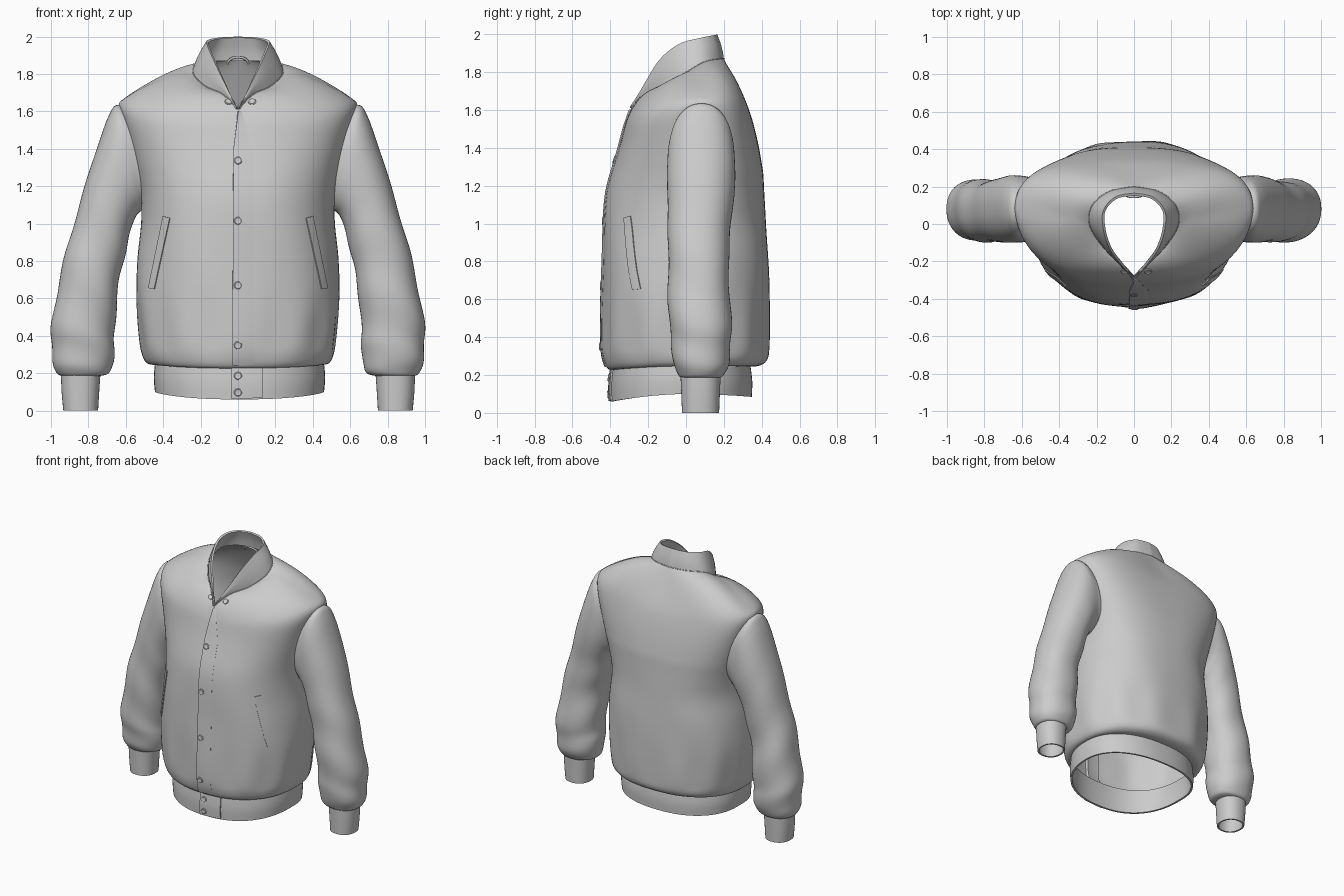
import bpy, math
from mathutils import Vector
from mathutils.bvhtree import BVHTree

if "Cube" in bpy.data.objects:
    bpy.data.objects.remove(bpy.data.objects["Cube"])

N = 96  # columns around the torso


def catmull(pts, u):
    """Smooth point on a list of vectors, u in 0..1."""
    f = u * (len(pts) - 1)
    i = min(int(f), len(pts) - 2)
    t = f - i
    a, b, c, d = (pts[max(i - 1, 0)], pts[i], pts[i + 1], pts[min(i + 2, len(pts) - 1)])
    return 0.5 * (2 * b + (c - a) * t + (2 * a - 5 * b + 4 * c - d) * t * t
                  + (3 * b - a - 3 * c + d) * t ** 3)


def refine(rows, n):
    cols = list(zip(*rows))
    return [[catmull(c, k / n) for c in cols] for k in range(n + 1)]


def grid(name, rows, closed=True, flip=False, thick=0, offset=-1):
    """Surface through rows of points, with optional wall thickness."""
    m = len(rows[0])
    faces = []
    for r in range(len(rows) - 1):
        for c in range(m if closed else m - 1):
            d = (c + 1) % m
            f = (r * m + c, r * m + d, r * m + m + d, r * m + m + c)
            faces.append(f[::-1] if flip else f)
    me = bpy.data.meshes.new(name)
    me.from_pydata([p for row in rows for p in row], [], faces)
    me.update()
    ob = bpy.data.objects.new(name, me)
    bpy.context.collection.objects.link(ob)
    bpy.ops.object.select_all(action='DESELECT')
    bpy.context.view_layer.objects.active = ob
    ob.select_set(True)
    if thick:
        mod = ob.modifiers.new("wall", 'SOLIDIFY')
        mod.thickness, mod.offset = thick, offset
        bpy.ops.object.modifier_apply(modifier=mod.name)
    bpy.ops.object.shade_smooth_by_angle(angle=math.radians(40))
    return ob


def spow(v, e):
    return math.copysign(abs(v) ** e, v)


def ring(hw, yf, yb, ys, zf, zs, zb, cx=0, eb=.87):
    """Rounded body section from the front round; separate front, side, back heights; eb squares the back."""
    out = []
    for k in range(N):
        a = 2 * math.pi * k / N
        s, c = math.sin(a), math.cos(a)
        e = .87 if c > 0 else eb
        y = ys + (yf - ys if c > 0 else yb - ys) * abs(c) ** e
        z = zs + ((zf if c > 0 else zb) - zs) * abs(c) ** 1.5
        out.append(Vector((cx + hw * spow(s, e), y, z)))
    return out


def mirrored(curve, u):
    """u 0..2 runs front to back on +x, then back to front on -x."""
    p = catmull(curve, min(u, 2 - u) if u <= 2 else 0)
    return Vector((-p.x, p.y, p.z)) if u > 1 else p


# neck seam and collar top edge, front to back
SEAM = [Vector(p) for p in [(0, -.29, 1.61), (.08, -.21, 1.69), (.175, -.11, 1.735), (.238, 0, 1.80),
                            (.222, .1, 1.855), (.13, .175, 1.87), (0, .2, 1.872)]]
TOP = [Vector(p) for p in [(.004, -.288, 1.62), (.075, -.21, 1.757), (.13, -.135, 1.872), (.163, -.035, 1.95),
                           (.165, .07, 1.98), (.1, .145, 1.995), (0, .165, 2.0)]]

# torso
rows = [ring(*r) for r in [
    (.44, -.385, .335, 0, .225, .25, .245), (.48, -.415, .39, 0, .235, .25, .25),
    (.507, -.435, .432, 0, .285, .285, .285), (.523, -.443, .443, 0, .37, .37, .37),
    (.542, -.443, .443, .01, .6, .6, .6), (.535, -.44, .438, .02, .8, .8, .8),
    (.515, -.435, .425, .03, 1, 1, 1), (.52, -.422, .415, .05, 1.15, 1.15, 1.15, 0, .8),
    (.55, -.393, .405, .07, 1.27, 1.3, 1.3, 0, .74), (.585, -.36, .385, .08, 1.37, 1.43, 1.42, 0, .7),
    (.615, -.343, .362, .085, 1.44, 1.55, 1.51, 0, .68), (.638, -.328, .34, .085, 1.5, 1.635, 1.59, 0, .68)]]
neck = [mirrored(SEAM, 2 * k / N) for k in range(N)]
shoulder = rows[-1]
for t in (.1, .3, .55, .8, 1):
    lift = math.sqrt(max(0, math.sin(math.pi * t)))
    line = []
    for k, (p, q) in enumerate(zip(shoulder, neck)):
        a = 2 * math.pi * k / N
        diag = abs(math.sin(2 * a))
        m = p.lerp(q, t)
        m.z += lift * (.045 * math.sin(a) ** 2 + .02 * diag)
        m.y -= lift * .02 * diag * math.copysign(1, math.cos(a))
        line.append(m)
    rows.append(line)
rows = refine(rows, 80)
for _ in range(40):  # round the chest and upper back into the shoulders
    old = [[p.copy() for p in row] for row in rows]
    for r in range(40, 79):
        for k, p in enumerate(rows[r]):
            w = .5 * min(1, 1.6 * abs(math.cos(2 * math.pi * k / N))) * min(1, (79 - r) / 5)
            rows[r][k] = p.lerp((old[r - 1][k] + old[r + 1][k]) / 2, w)
for row in rows:  # soft gathers above the hem and drape folds
    for k, p in enumerate(row):
        a = 2 * math.pi * k / N
        low = math.exp(-((p.z - .42) / .2) ** 2) * min(1, max(0, (p.z - .24) * 10))
        mid = math.exp(-((p.z - .85) / .3) ** 2)
        d = .012 * low * math.sin(11 * a + 1) + .008 * mid * math.sin(6 * a + 5 * p.z)
        p.x *= 1 + d
        p.y *= 1 + d
torso = grid("torso", rows)

# collar
us = [2 * k / 80 for k in range(81)]
collar = []
for t in (0, .33, .66, 1):
    line = []
    for u in us:
        p, q = mirrored(SEAM, u), mirrored(TOP, u)
        m = p.lerp(q, t)
        line.append(m + Vector((m.x, m.y, 0)) * .12 * t * (1 - t))
    collar.append(line)
grid("collar", collar, closed=False, thick=.014)


# rolled seam at the collar base and a hanging loop inside
def cord(name, pts, r):
    cu = bpy.data.curves.new(name, 'CURVE')
    cu.dimensions = '3D'
    cu.bevel_depth, cu.bevel_resolution = r, 2
    sp = cu.splines.new('POLY')
    sp.points.add(len(pts) - 1)
    for s, p in zip(sp.points, pts):
        s.co = (*p, 1)
    bpy.context.collection.objects.link(bpy.data.objects.new(name, cu))


cord("collar_seam", [mirrored(SEAM, u) for u in us], .003)
cord("hanging_loop", [(-.055 * math.cos(math.pi * k / 12), .165 - .02 * math.sin(math.pi * k / 12),
                       1.855 + .035 * math.sin(math.pi * k / 12)) for k in range(13)], .007)

# waistband
band = grid("waistband", refine([ring(*r, cx=.008) for r in [
    (.452, -.4, .348, 0, .06, .1, .085), (.458, -.402, .35, 0, .15, .18, .17),
    (.45, -.392, .338, 0, .25, .27, .265)]], 8), thick=.014)

# sleeves and cuffs: outer x,z / inner x,z / centre y / half depth
SLEEVE = [(.53, 1.57, .40, 1.12, .085, .15), (.638, 1.635, .48, 1.10, .082, .168),
          (.69, 1.58, .515, 1.07, .08, .178),
          (.755, 1.4, .545, 1.04, .08, .18), (.82, 1.2, .575, .96, .075, .172),
          (.877, 1.0, .60, .85, .068, .163), (.927, .82, .63, .72, .065, .16),
          (.967, .64, .65, .57, .07, .164), (.995, .47, .658, .43, .076, .163),
          (.998, .36, .662, .34, .08, .156), (.99, .26, .668, .25, .08, .145),
          (.968, .2, .69, .2, .08, .12), (.94, .185, .74, .185, .078, .1)]
CUFF = [(.947, .2, .735, .2, .077, .106), (.943, .1, .742, .1, .077, .102), (.934, 0, .748, 0, .077, .098)]


def tube(data, side, n, fold=0):
    out = []
    for xo, zo, xi, zi, yc, hy in reversed(data):
        o, i = Vector((xo, yc, zo)), Vector((xi, yc, zi))
        out.append([(o + i) / 2 + (o - i) / 2 * spow(math.cos(a), .9) + Vector((0, hy * spow(math.sin(a), .9), 0))
                    for a in (2 * math.pi * k / 48 for k in range(48))])
    out = refine(out, n)
    for r, row in enumerate(out):  # diagonal elbow folds
        v = r / n
        mid = sum(row, Vector()) / len(row)
        mask = max(0, math.sin(math.pi * min(1, v * 1.35)))
        for k, p in enumerate(row):
            a = 2 * math.pi * k / 48
            d = fold * mask * math.sin(34 * v + 2.2 * math.sin(a + side) + side)
            p += (p - mid) * d
            p.x *= side
    return out


for side, label in ((1, "left"), (-1, "right")):
    grid(label + "_sleeve", tube(SLEEVE, side, 70, .03), flip=side < 0)
    grid(label + "_cuff", tube(CUFF, side, 6), flip=side < 0, thick=.012)


# details laid on the cloth
def surface(ob):
    return BVHTree.FromPolygons([v.co for v in ob.data.vertices], [p.vertices[:] for p in ob.data.polygons])


body, hem = surface(torso), surface(band)


def on(bvh, x, z):
    p, n, _, _ = bvh.ray_cast(Vector((x, -1, z)), Vector((0, 1, 0)))
    if p is None:
        p, n, _, _ = bvh.find_nearest(Vector((x, -.4, z)))
    return p, n


def patch(name, bvh, bl, br, tr, tl, lift, nx=6, nz=24):
    """Quad in front view projected on the cloth; the placket fades out to one side."""
    c = [Vector(q) for q in (bl, br, tr, tl)]
    out = []
    for j in range(nz + 1):
        l, r = c[0].lerp(c[3], j / nz), c[1].lerp(c[2], j / nz)
        line = []
        for i in range(nx + 1):
            p, n = on(bvh, *l.lerp(r, i / nx))
            line.append(p + n * lift * (1 - .9 * i / nx if "placket" in name else 1))
        out.append(line)
    return grid(name, out, closed=False, thick=lift * 2.5)


patch("front_placket", body, (-.03, .245), (.08, .245), (.08, 1.38), (-.024, 1.4), .009, nz=50)
patch("front_placket_top", body, (-.024, 1.4), (.08, 1.38), (.02, 1.6), (.002, 1.6), .009, nz=12)
patch("waistband_tab", hem, (-.035, .064), (.13, .068), (.13, .235), (-.035, .235), .009)
for s, label in ((1, "left"), (-1, "right")):
    w = [(s * x, z) for x, z in ((.445, .65), (.477, .655), (.398, 1.04), (.362, 1.03))]
    patch(label + "_pocket_welt", body, *(w if s > 0 else (w[1], w[0], w[3], w[2])), .006, nx=4)

# snap buttons
SNAPS = [(0, z, body, .007) for z in (1.335, 1.015, .67, .35)]
SNAPS += [(0, z, hem, .009) for z in (.185, .098)] + [(-.05, 1.652, body, 0), (.075, 1.652, body, 0)]
for x, z, bvh, lift in SNAPS:
    p, n = on(bvh, x, z)
    q = n.to_track_quat('Z', 'Y')
    grid("snap_button", [[p + n * lift + q @ Vector((r * math.cos(a), r * math.sin(a), h))
                          for a in (2 * math.pi * k / 20 for k in range(20))]
                         for r, h in ((.021, -.004), (.021, .002), (.017, .005), (.013, .003), (.0005, .004))])
